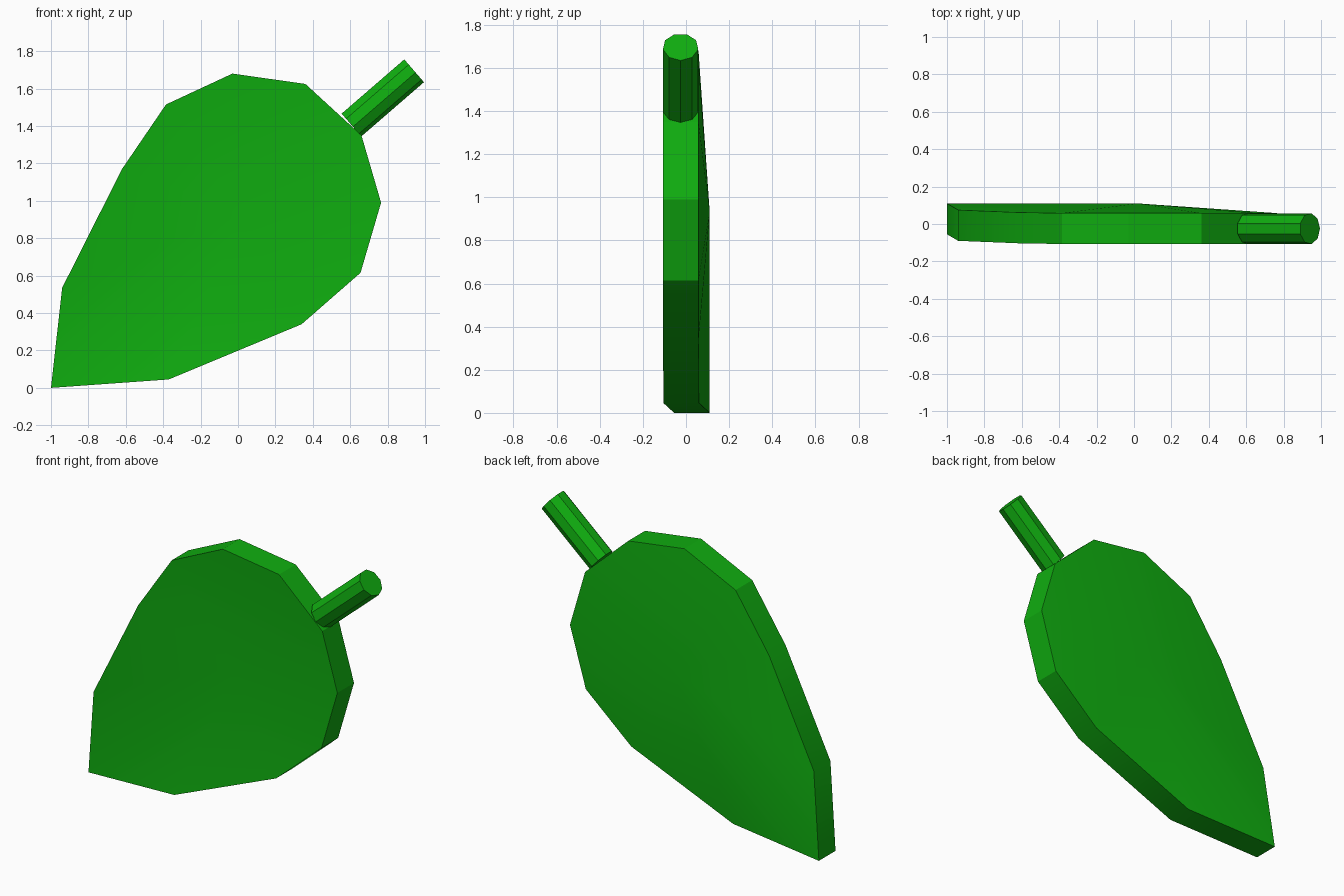
import bpy, bmesh, math
from mathutils import Vector, Matrix

if "Cube" in bpy.data.objects:
    bpy.data.objects.remove(bpy.data.objects["Cube"])

green = bpy.data.materials.new("leaf green")
green.diffuse_color = (0.005, 0.42, 0.005, 1)
green.use_nodes = True
green.node_tree.nodes["Principled BSDF"].inputs["Base Color"].default_value = green.diffuse_color


def make_object(name, bm):
    bmesh.ops.recalc_face_normals(bm, faces=bm.faces)
    mesh = bpy.data.meshes.new(name)
    bm.to_mesh(mesh)
    bm.free()
    obj = bpy.data.objects.new(name, mesh)
    bpy.context.collection.objects.link(obj)
    mesh.materials.append(green)
    bpy.ops.object.select_all(action='DESELECT')
    obj.select_set(True)
    bpy.context.view_layer.objects.active = obj
    bpy.ops.object.shade_smooth_by_angle(angle=math.radians(25))
    return obj


# Leaf blade: dished slab, outline as (x, front y, z), tip first
THICK = 0.165
outline = [(-1, -0.055, 0), (-0.94, -0.09, 0.535), (-0.62, -0.103, 1.17),
           (-0.385, -0.107, 1.515), (-0.03, -0.107, 1.68), (0.36, -0.107, 1.625),
           (0.66, -0.107, 1.35), (0.765, -0.107, 0.99), (0.655, -0.107, 0.615),
           (0.34, -0.107, 0.34), (-0.37, -0.104, 0.045)]
centre = (0.02, -0.055, 0.93)
bm = bmesh.new()
sides = []
for dy in (0, THICK):
    rim = [bm.verts.new((x, y + dy, z)) for x, y, z in outline]
    mid = bm.verts.new((centre[0], centre[1] + dy, centre[2]))
    for i, v in enumerate(rim):
        bm.faces.new((mid, rim[i - 1], v))
    sides.append(rim)
front, back = sides
for i in range(len(front)):
    bm.faces.new((front[i - 1], front[i], back[i], back[i - 1]))
make_object("leaf_blade", bm)

# Stem: nine-sided rod leaving the wide end of the leaf
start, end = Vector((0.605, -0.025, 1.407)), Vector((0.94, -0.025, 1.697))
axis = (end - start).normalized()
side = Vector((0, 1, 0))
down = axis.cross(side)
if down.z > 0:
    down = -down
bm = bmesh.new()
rings = []
for p in (start, end):
    ring = []
    for k in range(9):
        a = math.tau * k / 9
        ring.append(bm.verts.new(p + 0.083 * (math.cos(a) * down + math.sin(a) * side)))
    bm.faces.new(ring)
    rings.append(ring)
for k in range(9):
    bm.faces.new((rings[0][k - 1], rings[0][k], rings[1][k], rings[1][k - 1]))
make_object("leaf_stem", bm)
